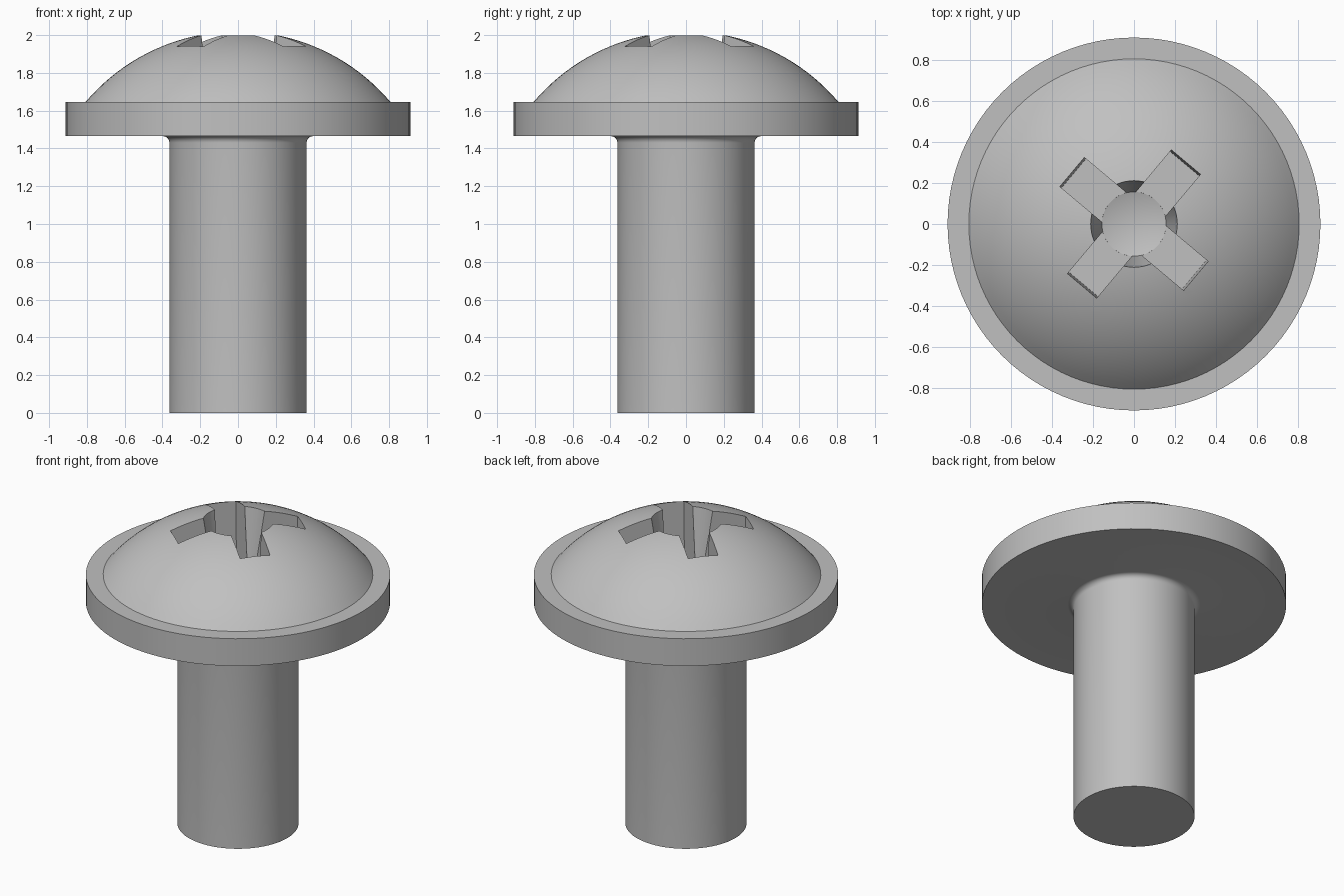
import bpy, bmesh
from math import sin, cos, pi, radians, sqrt, asin

cube = bpy.data.objects.get("Cube")
if cube:
    bpy.data.objects.remove(cube, do_unlink=True)

steel = bpy.data.materials.new("brushed grey")
steel.use_nodes = True
GREY = (0.53, 0.53, 0.53, 1)
steel.diffuse_color = GREY
steel.node_tree.nodes["Principled BSDF"].inputs["Base Color"].default_value = GREY


def new_object(name, bm):
    bmesh.ops.recalc_face_normals(bm, faces=bm.faces)
    mesh = bpy.data.meshes.new(name)
    bm.to_mesh(mesh)
    bm.free()
    mesh.materials.append(steel)
    obj = bpy.data.objects.new(name, mesh)
    bpy.context.collection.objects.link(obj)
    return obj


def lathe(name, profile, sides):
    """Turn an (r, z) profile that starts and ends on the axis."""
    bm = bmesh.new()
    verts = [bm.verts.new((r, 0, z)) for r, z in profile]
    edges = [bm.edges.new(pair) for pair in zip(verts, verts[1:])]
    bmesh.ops.spin(bm, geom=verts + edges, cent=(0, 0, 0), axis=(0, 0, 1),
                   angle=2 * pi, steps=sides, use_merge=True)
    bmesh.ops.remove_doubles(bm, verts=bm.verts, dist=1e-5)
    return new_object(name, bm)


# Body: shaft, fillet under the head, flange and domed top
SHAFT_R, FLANGE_R, DOME_R = 0.363, 0.912, 0.808
UNDER, SEAT, APEX, FILLET = 1.465, 1.645, 2.02, 0.035
rise = APEX - SEAT
ball = (DOME_R ** 2 + rise ** 2) / (2 * rise)
span = asin(DOME_R / ball)

profile = [(0, 0), (SHAFT_R, 0)]
for i in range(7):
    a = i / 6 * pi / 2
    profile.append((SHAFT_R + FILLET * (1 - cos(a)), UNDER - FILLET * (1 - sin(a))))
profile += [(FLANGE_R, UNDER), (FLANGE_R, SEAT)]
for i in range(21):
    a = span * (1 - i / 20)
    profile.append((ball * sin(a), APEX - ball * (1 - cos(a))))
screw = lathe("screw_body", profile, 96)

# Drive recess: tapered socket with a shallow conical bottom
FLOOR, TOP = 1.6, 2.1
socket = lathe("socket_cutter", [(0, FLOOR - 0.05), (0.157, FLOOR), (0.212, 2.0),
                                 (0.225, TOP), (0, TOP)], 64)


# Four wings of the recess, as two crossed slots with slightly leaning ends
def slot(name, angle):
    bm = bmesh.new()
    bmesh.ops.create_cube(bm, size=1)
    for v in bm.verts:
        top = v.co.z > 0
        reach = 0.4 if top else 0.385
        x, y = (reach if v.co.x > 0 else -reach), v.co.y * 0.186
        v.co = (x * cos(angle) - y * sin(angle), x * sin(angle) + y * cos(angle),
                TOP if top else FLOOR + 0.001)
    return new_object(name, bm)


cutters = [socket, slot("slot_cutter_a", radians(50)), slot("slot_cutter_b", radians(140))]
for cutter in cutters:
    cutter.hide_render = True
    cutter.hide_viewport = True
    mod = screw.modifiers.new(cutter.name, "BOOLEAN")
    mod.operation = "DIFFERENCE"
    mod.solver = "EXACT"
    mod.object = cutter

# Bake the cuts, then shade smooth with sharp edges
bpy.context.view_layer.update()
depsgraph = bpy.context.evaluated_depsgraph_get()
cut_mesh = bpy.data.meshes.new_from_object(screw.evaluated_get(depsgraph))
screw.modifiers.clear()
screw.data = cut_mesh
for cutter in cutters:
    bpy.data.objects.remove(cutter, do_unlink=True)
bpy.ops.object.select_all(action="DESELECT")
screw.select_set(True)
bpy.context.view_layer.objects.active = screw
bpy.ops.object.shade_smooth_by_angle(angle=radians(25))
